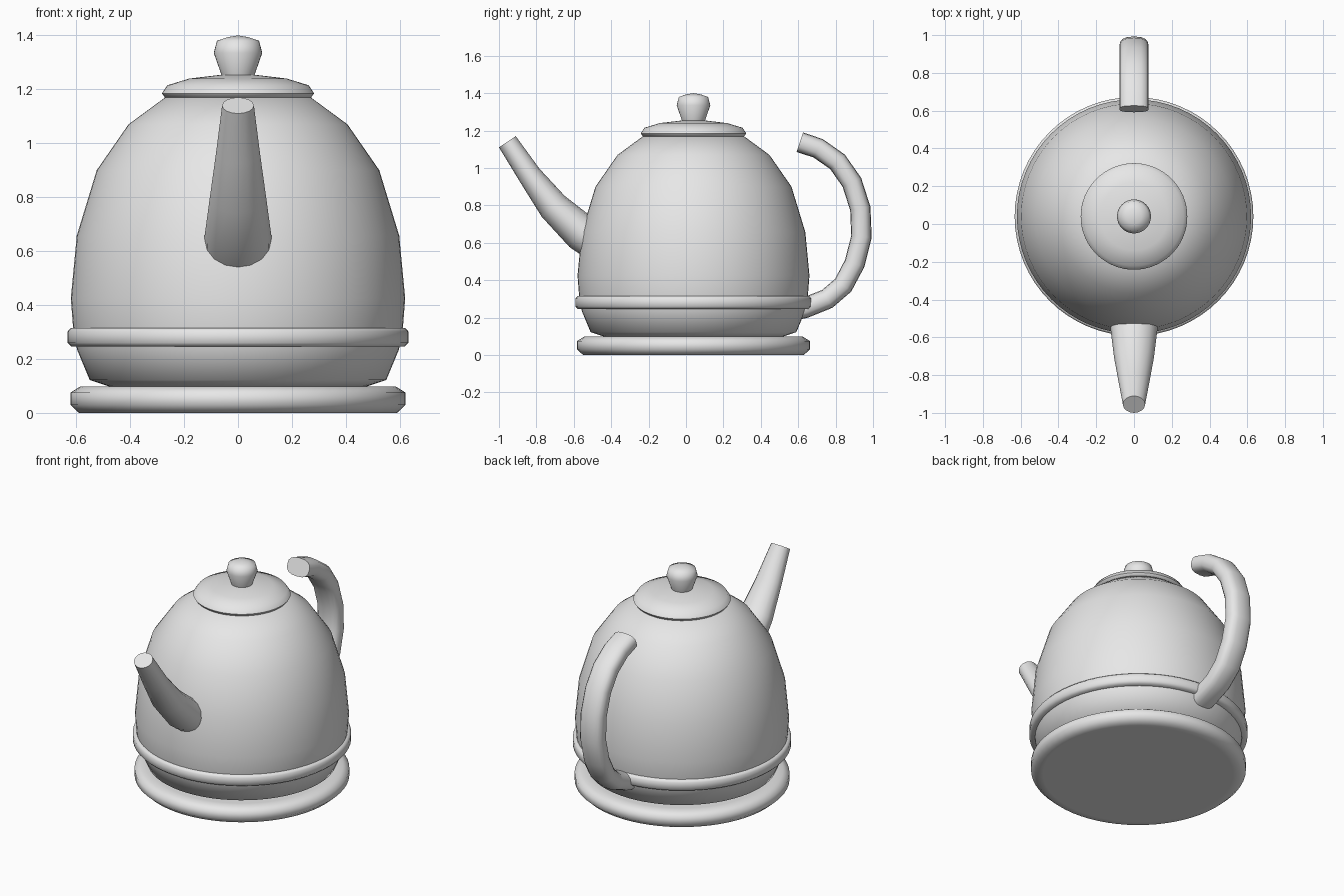
import bpy, bmesh
from math import pi, cos, sin, radians, copysign
from mathutils import Vector

cube = bpy.data.objects.get("Cube")
if cube:
    bpy.data.objects.remove(cube, do_unlink=True)

AXIS_Y = 0.04  # the round parts share this centre line

grey = bpy.data.materials.new("plain_grey")
grey.use_nodes = True
grey.diffuse_color = (0.8, 0.8, 0.8, 1)
grey.node_tree.nodes["Principled BSDF"].inputs["Base Color"].default_value = (0.8, 0.8, 0.8, 1)


def skin(name, rings, sharp=60):
    """Join successive rings of points into a capped, smooth-shaded object."""
    bm = bmesh.new()
    loops = [[bm.verts.new(p) for p in ring] for ring in rings]
    count = len(loops[0])
    for low, high in zip(loops, loops[1:]):
        for i in range(count):
            j = (i + 1) % count
            bm.faces.new((low[i], low[j], high[j], high[i]))
    bm.faces.new(loops[0])
    bm.faces.new(loops[-1])
    bmesh.ops.remove_doubles(bm, verts=bm.verts, dist=0.0005)
    bmesh.ops.recalc_face_normals(bm, faces=bm.faces)
    mesh = bpy.data.meshes.new(name)
    bm.to_mesh(mesh)
    bm.free()
    mesh.shade_smooth()
    mesh.set_sharp_from_angle(angle=radians(sharp))
    mesh.materials.append(grey)
    obj = bpy.data.objects.new(name, mesh)
    bpy.context.collection.objects.link(obj)
    return obj


def lathe(name, profile, sides=64):
    """Turn a (radius, height) profile around the centre line."""
    turns = [2 * pi * i / sides for i in range(sides)]
    return skin(name, [[(r * cos(a), AXIS_Y + r * sin(a), z) for a in turns]
                       for r, z in profile])


def tube(name, path, sides=16, power=2.0):
    """Sweep an oval along (y, z, half width, half thickness) stations."""
    centres = [Vector((0, s[0], s[1])) for s in path]
    last = len(path) - 1
    rings = []
    for k, (_, _, wide, thick) in enumerate(path):
        along = (centres[min(k + 1, last)] - centres[max(k - 1, 0)]).normalized()
        across = along.cross(Vector((1, 0, 0)))
        ring = []
        for i in range(sides):
            a = 2 * pi * i / sides
            u = copysign(abs(cos(a)) ** (2 / power), cos(a))
            v = copysign(abs(sin(a)) ** (2 / power), sin(a))
            ring.append(centres[k] + Vector((u * wide, 0, 0)) + across * (v * thick))
        rings.append(ring)
    return skin(name, rings)


# Stand and body
lathe("base_plate", [(0.55, 0), (0.59, 0), (0.622, 0.03), (0.622, 0.075),
                     (0.585, 0.098), (0.54, 0.098)])
lathe("body", [(0.475, 0.097), (0.55, 0.122), (0.597, 0.235), (0.612, 0.32),
               (0.62, 0.425), (0.598, 0.657), (0.524, 0.90), (0.406, 1.07),
               (0.27, 1.17)])
lathe("body_band", [(0.59, 0.245), (0.618, 0.246), (0.632, 0.26), (0.632, 0.302),
                    (0.62, 0.315), (0.59, 0.315)])

# Lid with knob
lathe("lid", [(0.25, 1.165), (0.27, 1.168), (0.282, 1.185), (0.262, 1.215),
              (0.18, 1.24), (0.07, 1.253), (0, 1.255)])
lathe("lid_knob", [(0.058, 1.24), (0.062, 1.255), (0.09, 1.335), (0.078, 1.38),
                   (0.04, 1.393), (0, 1.4)], sides=32)

# Tapered spout at the front
tube("spout", [(-0.44, 0.58, 0.125, 0.105), (-0.56, 0.655, 0.124, 0.1),
               (-0.71, 0.795, 0.105, 0.083), (-0.835, 0.96, 0.082, 0.063),
               (-0.955, 1.14, 0.059, 0.054)])

# Curved handle at the back, open at its upper end
handle_path = [(0.609, 1.138), (0.707, 1.105), (0.81, 1.033), (0.887, 0.923),
               (0.932, 0.783), (0.938, 0.633), (0.902, 0.49), (0.84, 0.373),
               (0.755, 0.3), (0.635, 0.252), (0.56, 0.235)]
tube("handle", [(y, z, 0.078, 0.055) for y, z in handle_path], power=2.6)
